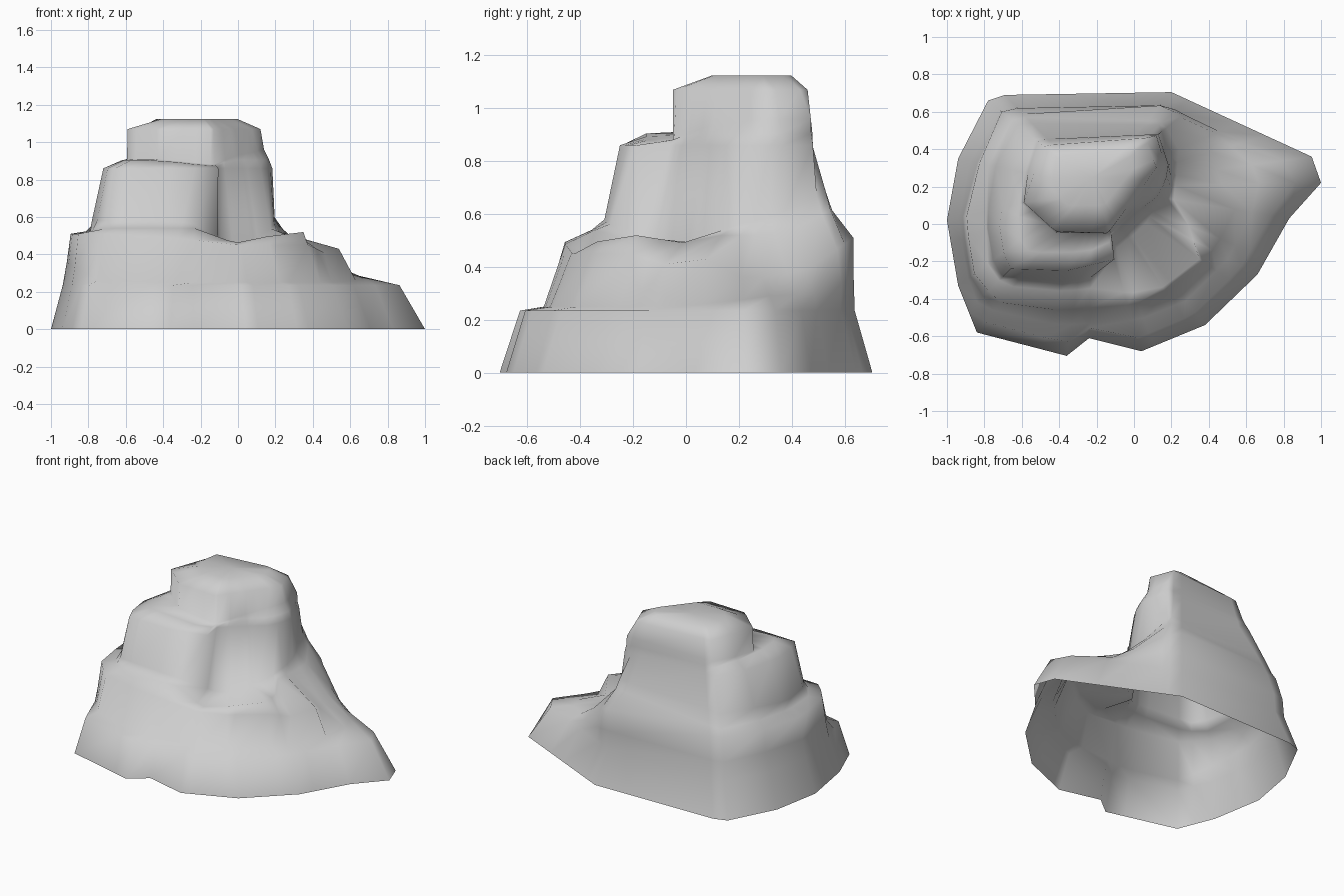
import bpy
import bmesh
import math
from mathutils import Vector

if "Cube" in bpy.data.objects:
    bpy.data.objects.remove(bpy.data.objects["Cube"], do_unlink=True)

# The axis that every contour of the rock surrounds
AXIS = Vector((-.22, .2))


def contour(height, *points):
    """Closed outline; a point may carry its own height as a third value."""
    return [Vector((p[0], p[1], p[2] if len(p) > 2 else height)) for p in points]


def heading(point):
    return math.atan2(point.y - AXIS.y, point.x - AXIS.x)


def sample(outline, angle):
    """Point where a ray from the axis leaves the outline."""
    ray = Vector((math.cos(angle), math.sin(angle)))
    best, best_distance = None, -1
    for start, end in zip(outline, outline[1:] + outline[:1]):
        side_a = ray.cross(start.xy - AXIS)
        side_b = ray.cross(end.xy - AXIS)
        if side_a * side_b > 0 or side_a == side_b:
            continue
        hit = start.lerp(end, side_a / (side_a - side_b))
        distance = ray.dot(hit.xy - AXIS)
        if distance > best_distance:
            best, best_distance = hit, distance
    return best


# Footprint on the ground
footprint = contour(
    0, (-1, .02), (-.94, .35), (-.78, .66), (-.69, .69), (.2, .705), (.95, .36),
    (1, .22), (.83, .03), (.66, -.27), (.38, -.54), (.04, -.68), (-.24, -.61),
    (-.36, -.705), (-.84, -.58), (-.94, -.33))

# Lip of the low front ledge follows the footprint
ledge_lip = [Vector((p.x * .905 - .035, p.y * .905, .235)) for p in footprint]

# Inner line of the low ledge
ledge_inner = contour(
    .25, (-.92, .02, .36), (-.85, .3, .36), (-.71, .6, .36), (-.62, .62, .36),
    (.18, .635, .36), (.42, .5, .3), (.63, .315, .29), (.68, .25, .28), (.63, .062, .26),
    (.5, -.19), (.28, -.41), (.03, -.51), (-.36, -.54), (-.72, -.5), (-.87, -.3, .33))

# Top edge of the lowest tier, with the side ridge and shelf
tier_edge = contour(
    .51, (-.9, .02), (-.84, .3), (-.7, .57), (-.58, .59), (.17, .635), (.38, .46, .39),
    (.44, .29, .36), (.47, .21, .36), (.54, .078, .43), (.46, -.08, .41), (.38, -.2, .45),
    (.17, -.36, .45), (0, -.43, .45), (-.36, -.46, .49), (-.68, -.45), (-.85, -.29))

# Shelf rim and foot of the middle tier
shelf_top = contour(
    .52, (-.79, .02), (-.79, .29, .56), (-.68, .55, .55), (-.55, .575, .57),
    (.15, .55, .62), (.24, .42, .54), (.23, .27), (.22, .21), (.21, .134),
    (.29, 0, .49), (.35, -.19), (.15, -.34, .495), (-.02, -.37, .46),
    (-.2, -.34, .54), (-.36, -.36, .54), (-.7, -.33, .54), (-.79, -.2))

# Foot of the walls, with the hollow behind the shelf
wall_foot = contour(
    .58, (-.785, .02), (-.75, .285, .63), (-.64, .53, .64), (-.52, .54, .66),
    (.14, .53, .68), (.2, .3), (.19, .15, .55), (.12, .09, .5), (.04, -.03, .44),
    (-.09, -.12, .45), (-.14, -.27, .55), (-.36, -.31), (-.71, -.28), (-.77, -.16))

# Top edge of the middle tier
middle_edge = contour(
    .86, (-.72, 0), (-.66, .28), (-.57, .47), (-.48, .46), (.13, .48), (.19, .3),
    (.14, .16), (0, .05), (-.12, -.06), (-.105, -.19), (-.36, -.25), (-.66, -.24),
    (-.71, -.12))

# Bevelled top of the middle tier
middle_top = contour(
    .905, (-.62, .02), (-.6, .2), (-.55, .45), (.12, .48), (.17, .3), (.12, .17),
    (-.01, .06), (-.12, -.05, .88), (-.14, -.13, .87), (-.42, -.16), (-.6, -.14))

# Tower foot, shoulder and crown
tower_foot = contour(
    .91, (-.595, .115), (-.54, .44, .94), (.12, .475, .96), (.14, .3, .96),
    (0, .08, .93), (-.13, -.05, .88), (-.42, -.05))
tower_shoulder = contour(
    1.07, (-.59, .115), (-.48, .42), (.06, .46), (.12, .3), (-.14, -.05), (-.42, -.04))
tower_crown = contour(
    1.125, (-.44, .2), (-.42, .36), (-.03, .4), (0, .3), (-.16, .1), (-.36, .1))

contours = [footprint, ledge_lip, ledge_inner, tier_edge, shelf_top, wall_foot,
            middle_edge, middle_top, tower_foot, tower_shoulder, tower_crown]

# Columns run through the main corners, skipping near duplicates
columns = []
for outline in (footprint, tower_shoulder, middle_edge, tier_edge):
    for corner in outline:
        angle = heading(corner)
        gaps = [abs(math.remainder(angle - other, math.tau)) for other in columns]
        if all(gap > math.radians(4) for gap in gaps):
            columns.append(angle)
columns.sort()

# Skin the contours into one shell, open underneath
bm = bmesh.new()
rows = [[bm.verts.new(sample(outline, a)) for a in columns] for outline in contours]
count = len(columns)
for lower, upper in zip(rows, rows[1:]):
    for i in range(count):
        j = (i + 1) % count
        bm.faces.new((lower[i], lower[j], upper[j], upper[i]))
peak = bm.verts.new((AXIS.x, AXIS.y + .05, 1.125))
for i in range(count):
    bm.faces.new((rows[-1][i], rows[-1][(i + 1) % count], peak))
for face in bm.faces:
    face.smooth = True

mesh = bpy.data.meshes.new("rock_outcrop")
bm.to_mesh(mesh)
bm.free()
rock = bpy.data.objects.new("rock_outcrop", mesh)
bpy.context.collection.objects.link(rock)

# Plain grey stone
stone = bpy.data.materials.new("stone_grey")
stone.use_nodes = True
grey = (.62, .62, .62, 1)
stone.diffuse_color = grey
stone.node_tree.nodes["Principled BSDF"].inputs["Base Color"].default_value = grey
mesh.materials.append(stone)
